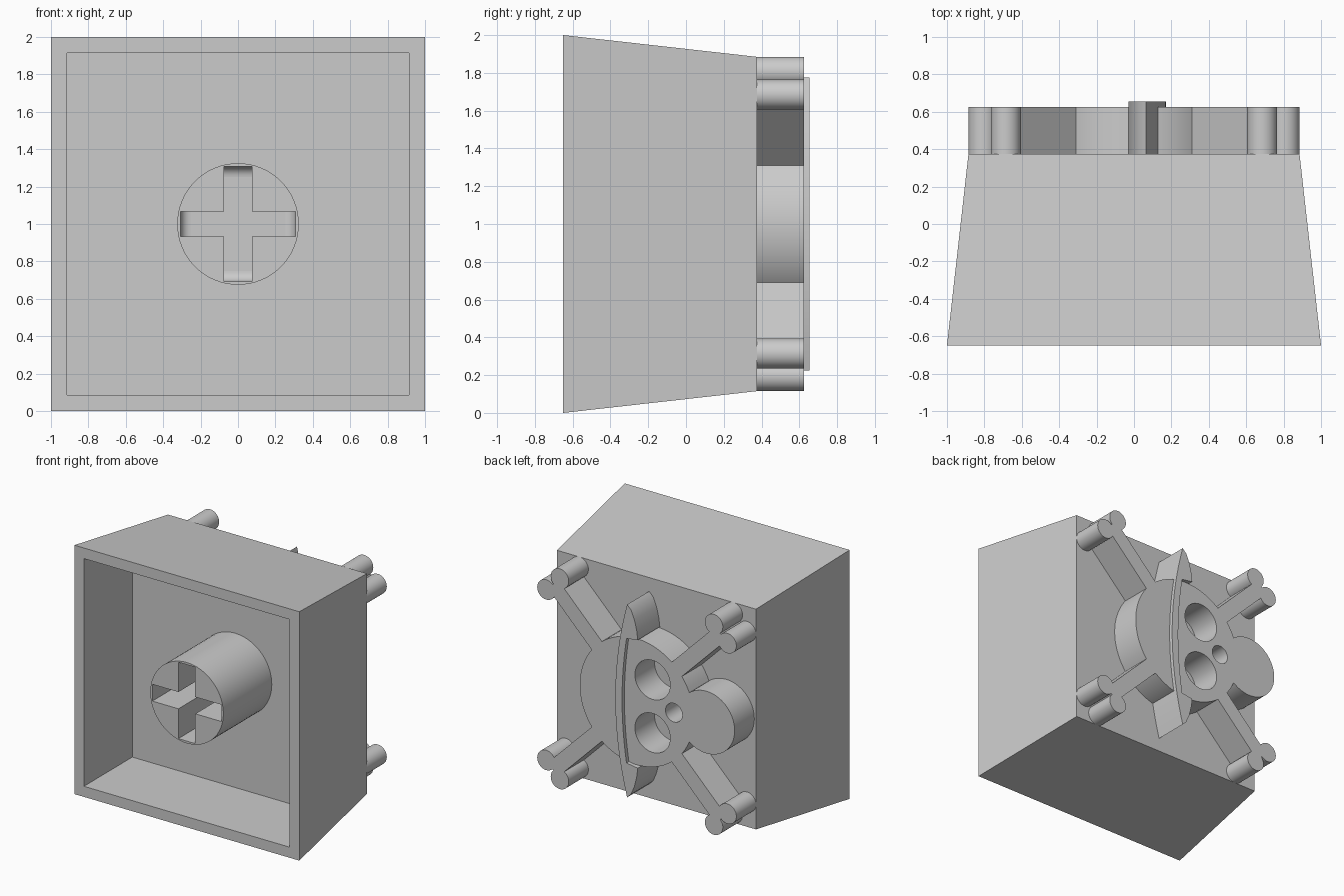
import bpy, bmesh
from math import pi, sin, cos, atan2, sqrt, asin
from mathutils import Matrix

cube = bpy.data.objects.get("Cube")
if cube:
    bpy.data.objects.remove(cube, do_unlink=True)

grey = bpy.data.materials.new("plain grey")
grey.use_nodes = True
grey.diffuse_color = (0.6, 0.6, 0.6, 1)
grey.node_tree.nodes["Principled BSDF"].inputs["Base Color"].default_value = (0.6, 0.6, 0.6, 1)

CENTRE = Matrix.Translation((0, 0, 1))
# Profile (u, v) with depth w becomes x, z and y
UPRIGHT = CENTRE @ Matrix(((1, 0, 0, 0), (0, 0, 1, 0), (0, 1, 0, 0), (0, 0, 0, 1)))


def finish(name, bm):
    """Turn a bmesh into a coloured object, smooth except at sharp edges."""
    bmesh.ops.recalc_face_normals(bm, faces=bm.faces)
    mesh = bpy.data.meshes.new(name)
    bm.to_mesh(mesh)
    bm.free()
    mesh.materials.append(grey)
    obj = bpy.data.objects.new(name, mesh)
    bpy.context.collection.objects.link(obj)
    bpy.ops.object.select_all(action='DESELECT')
    obj.select_set(True)
    bpy.context.view_layer.objects.active = obj
    bpy.ops.object.shade_smooth_by_angle(angle=0.5)
    return obj


def arc(cx, cy, r, a0=0.0, a1=2 * pi, n=48):
    return [(cx + r * cos(a0 + (a1 - a0) * i / n), cy + r * sin(a0 + (a1 - a0) * i / n))
            for i in range(n + 1)]


def circle(cx, cy, r, n=48):
    return arc(cx, cy, r, n=n)[:-1]


def extrude(name, loops, low, high, matrix=UPRIGHT):
    """Fill the loops (inner ones are holes) and extrude from low to high."""
    curve = bpy.data.curves.new(name + "_profile", 'CURVE')
    curve.dimensions = '2D'
    curve.fill_mode = 'BOTH'
    curve.extrude = (high - low) / 2
    for loop in loops:
        spline = curve.splines.new('POLY')
        spline.points.add(len(loop) - 1)
        for point, (u, v) in zip(spline.points, loop):
            point.co = (u, v, 0, 1)
        spline.use_cyclic_u = True
    helper = bpy.data.objects.new(name + "_profile", curve)
    bpy.context.collection.objects.link(helper)
    graph = bpy.context.evaluated_depsgraph_get()
    mesh = bpy.data.meshes.new_from_object(helper.evaluated_get(graph))
    bm = bmesh.new()
    bm.from_mesh(mesh)
    bpy.data.objects.remove(helper, do_unlink=True)
    bpy.data.meshes.remove(mesh)
    bmesh.ops.remove_doubles(bm, verts=bm.verts, dist=0.0001)
    bm.transform(matrix @ Matrix.Translation((0, 0, (low + high) / 2)))
    return finish(name, bm)


FRONT, FLOOR, BACK, RELIEF, BRIM = -0.65, -0.035, 0.375, 0.625, 0.655

# Tapered cap shell, open at the front
bm = bmesh.new()
rings = []
for half, y in ((0.885, BACK), (1, FRONT), (0.915, FRONT), (0.915, FLOOR)):
    rings.append([bm.verts.new((sx * half, y, 1 + sz * half))
                  for sx, sz in ((-1, -1), (1, -1), (1, 1), (-1, 1))])
for a, b in zip(rings, rings[1:]):
    for i in range(4):
        j = (i + 1) % 4
        bm.faces.new((a[i], a[j], b[j], b[i]))
bm.faces.new(rings[0])
bm.faces.new(rings[-1])
finish("cap_shell", bm)

# Round stem with a cross-shaped socket
REACH, WX, WZ, SOCKET = 0.307, 0.075, 0.0675, -0.17
quarter = [(REACH, WZ), (WX, WZ), (WX, REACH)]
cross = quarter + [(-x, z) for x, z in reversed(quarter)]
cross += [(-x, -z) for x, z in quarter] + [(x, -z) for x, z in reversed(quarter)]
extrude("stem", [circle(0, 0, 0.325, 64), cross], FRONT, FLOOR)
extrude("socket_floor", [cross], SOCKET, FLOOR)

# Rounded ends at the bottom of each socket arm
F = 0.055
fillet = arc(REACH - F, SOCKET - F, F, 0, pi / 2, 8) + [(REACH, SOCKET)]
for k, side in enumerate(("left", "lower", "right", "upper")):
    w = WX if k % 2 else WZ
    extrude("socket_fillet_" + side, [fillet], -w, w,
            CENTRE @ Matrix.Rotation(k * pi / 2, 4, 'Y'))

# Skull lying on its side: cranium and jaw outline, eye and nose holes
R, r, jaw = 0.507, 0.25, -0.62
meet_x = -(jaw * jaw + R * R - r * r) / (2 * -jaw)
meet_z = sqrt(R * R - meet_x * meet_x)
a = atan2(meet_z, meet_x)
b = atan2(meet_z, meet_x - jaw)
skull = arc(0, 0, R, -a, a, 72) + arc(jaw, 0, r, b, 2 * pi - b)[1:-1]
holes = [circle(-0.14, 0.213, 0.157), circle(-0.14, -0.213, 0.157),
         circle(-0.33, 0, 0.075, 32)]
extrude("skull", [skull] + holes, BACK, RELIEF)

# Four crossed bone ends, each a shaft with two knobs
KNOB, OFF, END, H, START = 0.08, 0.085, 1.054, 0.064, 0.46
knob = arc(END, OFF, KNOB, -pi / 2, pi + asin((OFF - H) / KNOB), 32)
half_bone = knob + [(START, H)]
bone = half_bone + [(d, -p) for d, p in reversed(half_bone)]
for k, side in enumerate(("upper_left", "upper_right", "lower_right", "lower_left")):
    c, s = cos(pi / 4 + k * pi / 2), sin(pi / 4 + k * pi / 2)
    extrude("bone_" + side, [[(d * c - p * s, d * s + p * c) for d, p in bone]],
            BACK, RELIEF)

# Curved hat brim with a wider lobe at each end
N = 24
steps = [-1 + 2 * i / N for i in range(N + 1)]
outer = [(0.17 - 0.105 * t * t, 0.775 * t) for t in steps]
lobe = [(0.03, 0.74), (0.0, 0.67), (-0.02, 0.59), (-0.03, 0.515)]
inner = [(0.11 - 0.04 * t * t, -0.5 * t) for t in steps]
brim = outer + lobe + inner + [(x, -z) for x, z in reversed(lobe)]
extrude("hat_brim", [brim], BACK, BRIM)
